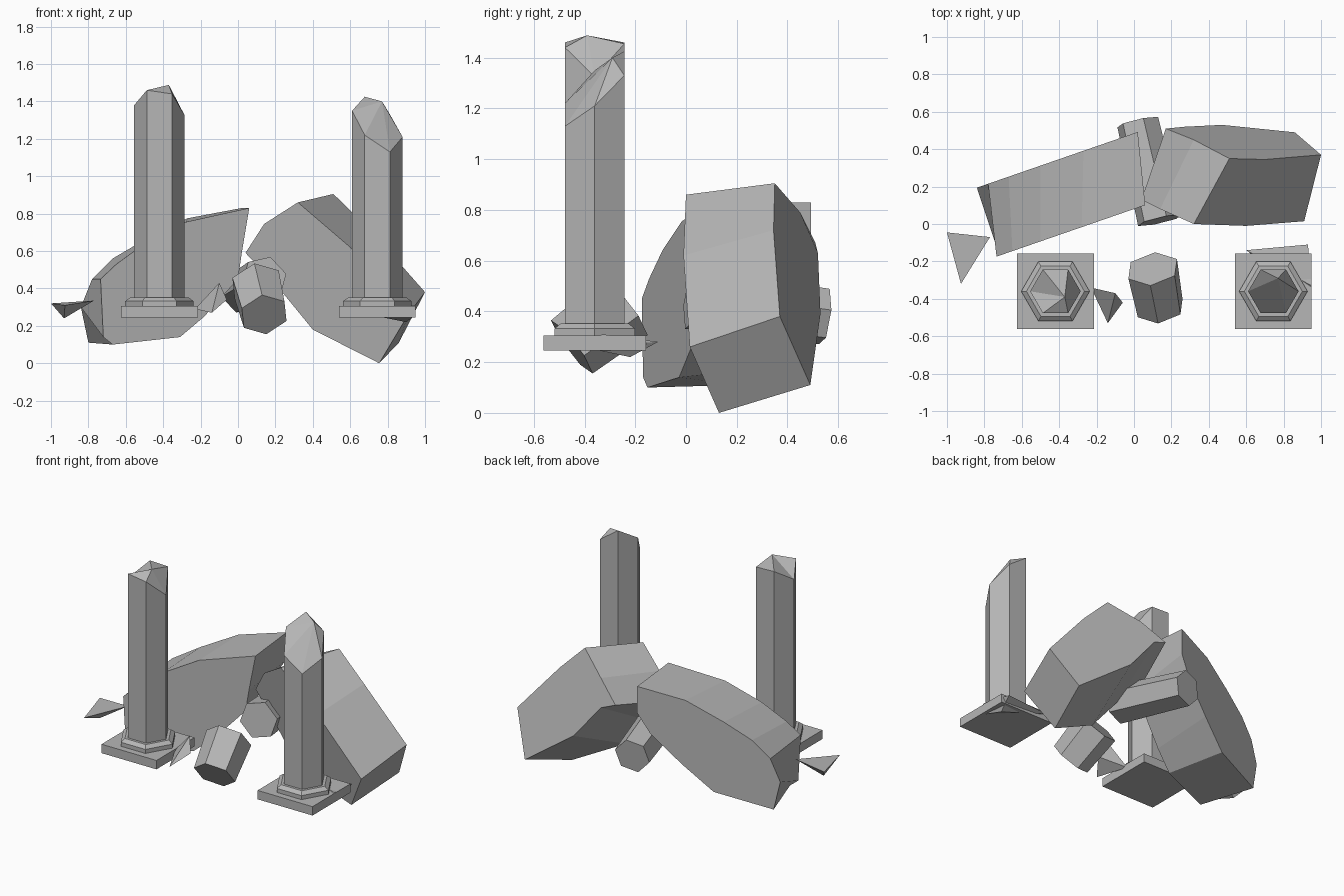
import bpy
import bmesh
from math import cos, sin, pi
from mathutils import Vector, Matrix

cube = bpy.data.objects.get("Cube")
if cube:
    bpy.data.objects.remove(cube, do_unlink=True)

stone = bpy.data.materials.new("grey_stone")
stone.use_nodes = True
GREY = (0.47, 0.47, 0.47, 1)
stone.diffuse_color = GREY
stone.node_tree.nodes["Principled BSDF"].inputs["Base Color"].default_value = GREY


def finish(name, bm):
    bmesh.ops.recalc_face_normals(bm, faces=bm.faces[:])
    mesh = bpy.data.meshes.new(name)
    bm.to_mesh(mesh)
    bm.free()
    mesh.materials.append(stone)
    obj = bpy.data.objects.new(name, mesh)
    bpy.context.collection.objects.link(obj)
    return obj


def loft(name, rings, peak=None):
    """Skin a stack of rings; close the end flat or to a jagged peak."""
    bm = bmesh.new()
    rows = [[bm.verts.new(p) for p in ring] for ring in rings]
    n = len(rows[0])
    for low, high in zip(rows, rows[1:]):
        for i in range(n):
            j = (i + 1) % n
            bm.faces.new((low[i], low[j], high[j], high[i]))
    bm.faces.new(rows[0])
    if peak is None:
        bm.faces.new(rows[-1])
    else:
        tip = bm.verts.new(peak)
        for i in range(n):
            bm.faces.new((rows[-1][i], rows[-1][(i + 1) % n], tip))
    return finish(name, bm)


def hexagon(cx, cy, r, heights):
    return [(cx + r * cos(i * pi / 3), cy + r * sin(i * pi / 3), h)
            for i, h in enumerate(heights)]


def column(side, cx, rim, peak):
    cy = -0.36
    # square slab
    bm = bmesh.new()
    bmesh.ops.create_cube(bm, size=1, matrix=Matrix.Translation((cx, cy, 0.275))
                          @ Matrix.Diagonal((0.41, 0.405, 0.06, 1)))
    finish(side + "_column_slab", bm)
    # six-sided plinth with a sloped rim
    loft(side + "_column_plinth", [hexagon(cx, cy, r, [z] * 6) for r, z in
                                   ((0.183, 0.3), (0.183, 0.332), (0.155, 0.352))])
    # shaft with a broken top
    loft(side + "_column_shaft",
         [hexagon(cx, cy, 0.135, [0.34] * 6), hexagon(cx, cy, 0.135, rim)],
         (cx + peak[0], cy + peak[1], peak[2]))


def prism(name, start, end, radius, turn=0.0):
    """Six-sided stone block running between two points."""
    a, b = Vector(start), Vector(end)
    axis = b - a
    bm = bmesh.new()
    bmesh.ops.create_cone(bm, cap_ends=True, segments=6, radius1=radius,
                          radius2=radius * 0.92, depth=axis.length,
                          matrix=Matrix.Translation((a + b) / 2)
                          @ axis.to_track_quat('Z', 'Y').to_matrix().to_4x4()
                          @ Matrix.Rotation(turn, 4, 'Z'))
    finish(name, bm)


def shard(name, *points):
    bm = bmesh.new()
    for p in points:
        bm.verts.new(p)
    bmesh.ops.convex_hull(bm, input=bm.verts[:])
    finish(name, bm)


# Columns
column("right", -0.42, (1.325, 1.455, 1.46, 1.38, 1.46, 1.44), (0.05, -0.03, 1.488))
column("left", 0.745, (1.21, 1.33, 1.425, 1.35, 1.22, 1.13), (0.025, 0.07, 1.40))

# Right arch piece: profiles on two parallel upright planes
front = [(-0.735, 0.45), (-0.65, 0.53), (-0.5, 0.64), (-0.28, 0.755), (0.06, 0.83),
         (0.02, 0.59), (0.0, 0.45), (-0.18, 0.25), (-0.31, 0.14), (-0.67, 0.1),
         (-0.72, 0.14)]
back = [(-0.78, 0.45), (-0.67, 0.56), (-0.5, 0.66), (-0.27, 0.775), (0.02, 0.83),
        (0.02, 0.65), (-0.06, 0.52), (-0.25, 0.34), (-0.44, 0.18), (-0.8, 0.11),
        (-0.84, 0.3)]
loft("right_arch_piece", [[(x, 0.08 + 0.346 * x, z) for x, z in front],
                          [(x, 0.485 + 0.346 * x, z) for x, z in back]])

# Left arch piece: leaning block
loft("left_arch_piece", [
    [(0.04, 0.13, 0.59), (0.14, 0.08, 0.745), (0.32, 0, 0.86), (0.6, -0.01, 0.62),
     (0.91, 0.015, 0.26), (0.755, 0.13, 0), (0.4, 0.07, 0.18), (0.22, 0.1, 0.4)],
    [(0.17, 0.51, 0.67), (0.32, 0.45, 0.79), (0.51, 0.35, 0.905), (0.7, 0.345, 0.72),
     (1.0, 0.37, 0.38), (0.86, 0.49, 0.11), (0.47, 0.53, 0.39), (0.27, 0.52, 0.63)]])

# Loose blocks
prism("fallen_block_back", (0.14, 0.02, 0.45), (0.02, 0.545, 0.38), 0.125, 0.3)
prism("fallen_block_front", (0.1, -0.24, 0.42), (0.14, -0.45, 0.26), 0.145, 0.2)

# Small shards
shard("middle_shard", (-0.23, -0.34, 0.29), (-0.06, -0.42, 0.34),
      (-0.14, -0.53, 0.27), (-0.1, -0.37, 0.43))
shard("right_shard", (-1, -0.045, 0.32), (-0.77, -0.07, 0.335),
      (-0.925, -0.32, 0.31), (-0.93, -0.14, 0.24))
shard("left_shard", (0.6, -0.14, 0.28), (0.93, -0.11, 0.28),
      (0.95, -0.41, 0.26), (0.9, -0.22, 0.22), (0.95, -0.33, 0.31))
